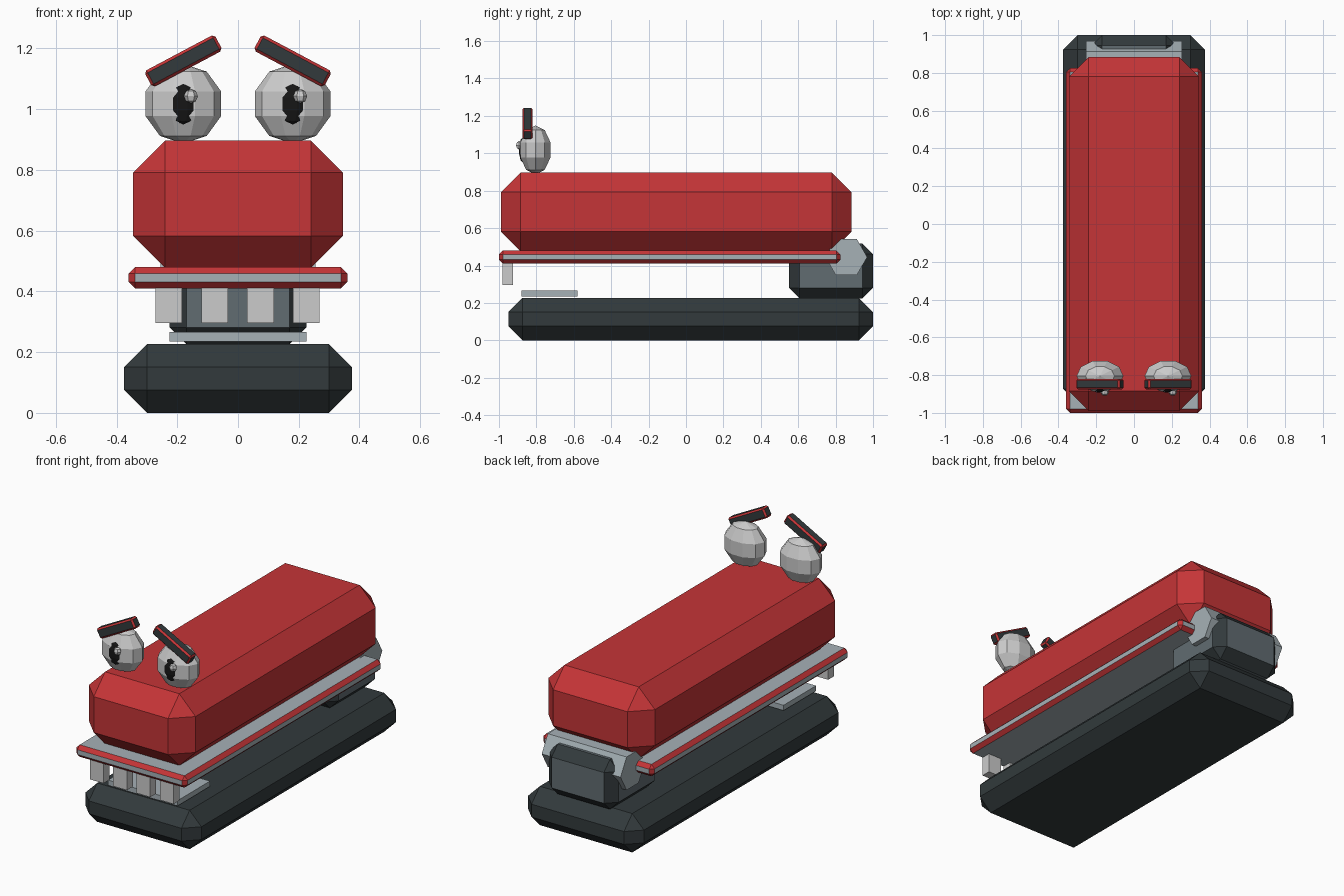
import bpy
import math

if "Cube" in bpy.data.objects:
    bpy.data.objects.remove(bpy.data.objects["Cube"])


def material(name, rgb):
    m = bpy.data.materials.new(name)
    m.diffuse_color = (*rgb, 1)
    m.use_nodes = True
    m.node_tree.nodes["Principled BSDF"].inputs["Base Color"].default_value = m.diffuse_color
    return m


RED = material("red", (0.56, 0.035, 0.038))
DARK = material("charcoal", (0.032, 0.042, 0.045))
SLATE = material("slate", (0.12, 0.15, 0.165))
STEEL = material("steel", (0.38, 0.44, 0.47))
BLACK = material("black", (0.008, 0.008, 0.008))


def finish(name, mats):
    ob = bpy.context.object
    ob.name = name
    for m in mats:
        ob.data.materials.append(m)
    return ob


def box(name, x, y, z, mats=(), bevel=0, tilt=0):
    """Box from (min, max) ranges; a second material colours the chamfers."""
    ranges = (x, y, z)
    bpy.ops.mesh.primitive_cube_add(size=1, location=[(a + b) / 2 for a, b in ranges])
    ob = finish(name, mats)
    ob.scale = [b - a for a, b in ranges]
    bpy.ops.object.transform_apply(location=False, rotation=False, scale=True)
    ob.rotation_euler.y = tilt
    if bevel:
        mod = ob.modifiers.new("chamfer", 'BEVEL')
        mod.width = bevel
        mod.segments = 1
        mod.limit_method = 'NONE'
        mod.material = len(mats) - 1
    return ob


def ball(name, loc, radii, mats=(), segments=10, rings=5):
    bpy.ops.mesh.primitive_uv_sphere_add(segments=segments, ring_count=rings, radius=1)
    ob = finish(name, mats)
    # put a ring corner on the x axis before squashing
    ob.rotation_euler.z = math.pi / 2
    bpy.ops.object.transform_apply(location=False, rotation=True, scale=False)
    ob.location = loc
    ob.scale = radii
    return ob


# base, upper body and jaw plate
box("base", (-0.375, 0.375), (-0.95, 1.0), (0, 0.227), [DARK], 0.076)
box("upper_body", (-0.345, 0.345), (-0.99, 0.885), (0.477, 0.897), [RED], 0.105)
box("jaw_plate", (-0.36, 0.36), (-1.0, 0.825), (0.41, 0.48), [STEEL, RED], 0.021)

# strike plate on the base
box("strike_plate", (-0.225, 0.225), (-0.88, -0.58), (0.235, 0.266), [STEEL])

# rear hinge block with hexagonal pin
box("hinge_block", (-0.225, 0.225), (0.55, 1.0), (0.225, 0.517), [SLATE, DARK], 0.056)
bpy.ops.mesh.primitive_cylinder_add(vertices=6, radius=0.112, depth=0.51,
                                    location=(0, 0.857, 0.445))
pin = finish("hinge_pin", [STEEL])
pin.rotation_euler = (math.pi / 2, 0, math.pi / 2)
# spin so that the hexagon has flats on top and bottom
points = [pin.rotation_euler.to_matrix() @ v.co for v in pin.data.vertices]
top = max(p.z for p in points)
if top > 0.105:
    for v in pin.data.vertices:
        c, s = math.cos(math.pi / 6), math.sin(math.pi / 6)
        v.co.x, v.co.y = c * v.co.x - s * v.co.y, s * v.co.x + c * v.co.y

# four teeth
for i in range(4):
    cx = -0.228 + i * 0.151
    box(f"tooth_{i + 1}", (cx - 0.044, cx + 0.044), (-0.98, -0.925), (0.296, 0.415))

# eyes and brows
for side, label in ((-1, "left"), (1, "right")):
    ex = side * 0.18
    ball(f"{label}_eye", (ex, -0.805, 1.018), (0.131, 0.089, 0.131))
    ball(f"{label}_pupil", (ex, -0.872, 1.017), (0.049, 0.022, 0.068), [BLACK])
    ball(f"{label}_glint", (ex + 0.025, -0.892, 1.043), (0.023, 0.019, 0.023),
         segments=6, rings=4)
    box(f"{label}_brow", (ex - 0.131, ex + 0.131), (-0.875, -0.82), (1.129, 1.189),
        [DARK, RED], 0.009, tilt=side * math.radians(28))
